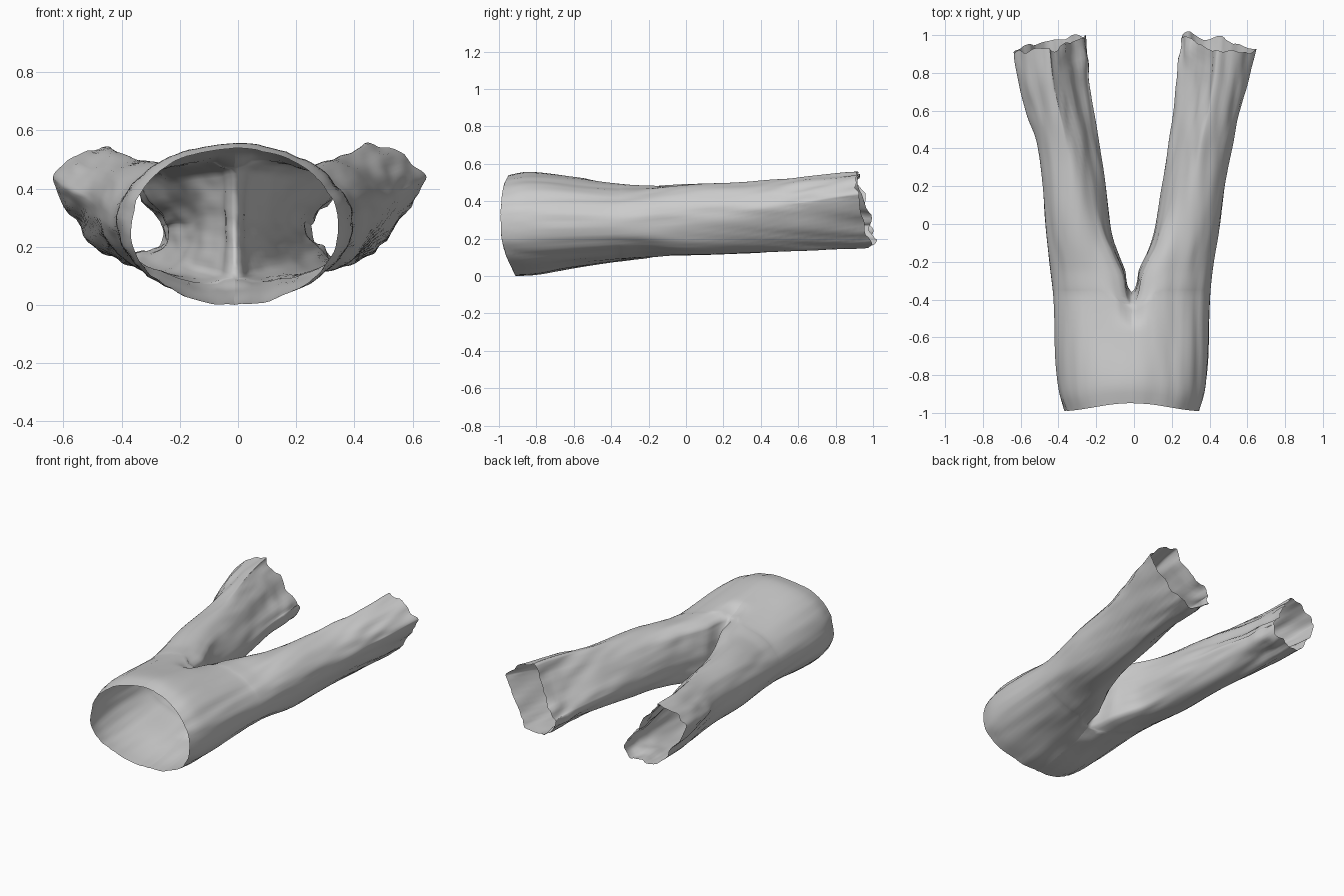
import bpy, bmesh, math
from mathutils import Vector, noise

if "Cube" in bpy.data.objects:
    bpy.data.objects.remove(bpy.data.objects["Cube"])

# Profiles along the garment: (y, value)
OUTER = [(-.99, .355), (-.92, .378), (-.85, .39), (-.7, .403), (-.5, .41), (-.35, .418), (-.2, .436), (0, .463), (.2, .485), (.4, .515), (.6, .562), (.8, .615), (.97, .643)]
INNER = [(-.36, 0), (-.34, .018), (-.3, .03), (-.25, .036), (-.2, .058), (-.1, .1), (0, .122), (.2, .15), (.4, .185), (.6, .222), (.8, .24), (1, .25)]
TOP = [(-.99, .535), (-.9, .55), (-.8, .547), (-.6, .525), (-.4, .502), (-.2, .487), (.3, .495), (.6, .52), (1, .55)]
BOTTOM = [(-.99, 0), (-.9, .004), (-.8, .014), (-.6, .04), (-.4, .063), (-.2, .09), (0, .105), (.3, .122), (.6, .14), (1, .165)]
TILT = [(-.36, 0), (0, .04), (.5, .1), (1, .17)]
CROTCH, HEM = -.36, .95
NO, NI = 48, 20          # outside and inseam segments per leg


def curve(pts, y):
    """Smooth interpolation through a profile."""
    y = min(max(y, pts[0][0]), pts[-1][0])
    n = len(pts)
    i = next(i for i in range(n - 1) if y <= pts[i + 1][0])

    def slope(k):
        a, b = pts[max(k - 1, 0)], pts[min(k + 1, n - 1)]
        return (b[1] - a[1]) / (b[0] - a[0])
    (x0, a), (x1, b) = pts[i], pts[i + 1]
    h, t = x1 - x0, (y - x0) / (x1 - x0)
    return (a * (2 * t**3 - 3 * t * t + 1) + b * (3 * t * t - 2 * t**3)
            + h * slope(i) * (t**3 - 2 * t * t + t) + h * slope(i + 1) * (t**3 - t * t))


def smooth(a, b, x):
    t = min(max((x - a) / (b - a), 0), 1)
    return t * t * (3 - 2 * t)


def power(x, p):
    return math.copysign(abs(x) ** p, x)


def point(y, k, side):
    """Point k of the half section at y: 0..NO outside, then the inseam."""
    pinch = smooth(-.55, CROTCH, y)
    # D-shaped half body
    if k <= NO:
        a = math.pi / 2 - math.pi * k / NO
        u, v = power(math.cos(a), .95), power(math.sin(a), .95)
        v *= 1 - pinch * (.14 if v > 0 else .08) * math.exp(-(u / .12) ** 2)
        ang = math.radians(130 - 260 * k / NO)
    else:
        t = (k - NO) / NI
        u, v = 0, -.92 + t * 1.78
        ang = math.radians(-130 - 100 * t)
    # rounded leg, flattening into a slanted, collapsed hem
    w = smooth(CROTCH - .06, .15, y) - smooth(CROTCH - .06, .15, CROTCH) * (1 - smooth(CROTCH, .15, y))
    c, s = math.cos(ang), math.sin(ang)
    flat = smooth(-.1, .9, y)
    if s > 0:
        p = 1 + flat * (.5 if c > 0 else .75) + (.5 * smooth(.4, .9, y) if c < 0 else 0)
    else:
        p = 1 + flat * (.65 if c > 0 else .05)
    u += w * (.5 + .5 * power(c, p) - u)
    v += w * (power(s, p) - v)
    lo, hi = curve(INNER, y) if y > CROTCH else 0, curve(OUTER, y)
    zt, zb = curve(TOP, y), curve(BOTTOM, y)
    z = (zt + zb) / 2 + v * (zt - zb) / 2 + curve(TILT, y) * (u - .5) * (1 - .4 * abs(v))
    # curved waist edge, bowed crotch seam and ragged hem
    yy = y + (.04 * v**4 if v > 0 else .08 * v * v) * (1 - smooth(-.99, -.5, y))
    seam = math.exp(-((y - CROTCH) / .14) ** 2) * math.exp(-(u / .2) ** 2)
    yy -= .07 * seam * (v / .85) ** 2
    rag = noise.noise(Vector((u * 3.5, v * 2.5, 3 * side))) * .035
    yy += (.07 * (.5 - u) - .03 * v + rag) * smooth(.3, HEM, y)
    return Vector((side * (lo + u * (hi - lo)), yy, z))


bm = bmesh.new()
body_ys = [-.99 + (CROTCH + .99) * i / 22 for i in range(23)]
leg_ys = [CROTCH + (HEM - CROTCH) * (i / 48) ** 1.25 for i in range(49)]


def loft(ys, count, closed, side):
    rows = [[bm.verts.new(point(y, k, side)) for k in range(count)] for y in ys]
    for r, s in zip(rows, rows[1:]):
        for k in range(count if closed else count - 1):
            j = (k + 1) % count
            f = [r[k], r[j], s[j], s[k]]
            bm.faces.new(f[::-1] if side > 0 else f)


# Hip half and leg on each side, welded on the centre line
for side in (1, -1):
    loft(body_ys, NO + 1, False, side)
    loft(leg_ys, NO + NI, True, side)
bmesh.ops.remove_doubles(bm, verts=bm.verts, dist=.0005)
bmesh.ops.recalc_face_normals(bm, faces=bm.faces)
bm.normal_update()

# Lengthwise cloth folds, stronger and more crumpled at the hems
moves = []
for v in bm.verts:
    x, y, z = v.co
    grow = smooth(.2, 1, y)
    inside = 1 - smooth(.3, .48, abs(x))
    d = noise.noise(Vector((x * 9, y * 1.4, z * 9))) * (.006 + .012 * grow)
    d += noise.noise(Vector((x * 24, y * 2, z * 24 + 5))) * (.006 + .008 * grow)
    d += noise.noise(Vector((x * 16, y * 9, z * 16))) * .025 * inside * smooth(.65, .95, y)
    moves.append((v, v.normal * d))
for v, m in moves:
    v.co += m
    v.co.x -= .012 * (1 - smooth(-.4, .4, v.co.y))
low = min(v.co.z for v in bm.verts)
for v in bm.verts:
    v.co.z -= low

mesh = bpy.data.meshes.new("trousers")
bm.to_mesh(mesh)
bm.free()
trousers = bpy.data.objects.new("trousers", mesh)
bpy.context.collection.objects.link(trousers)
for p in mesh.polygons:
    p.use_smooth = True
